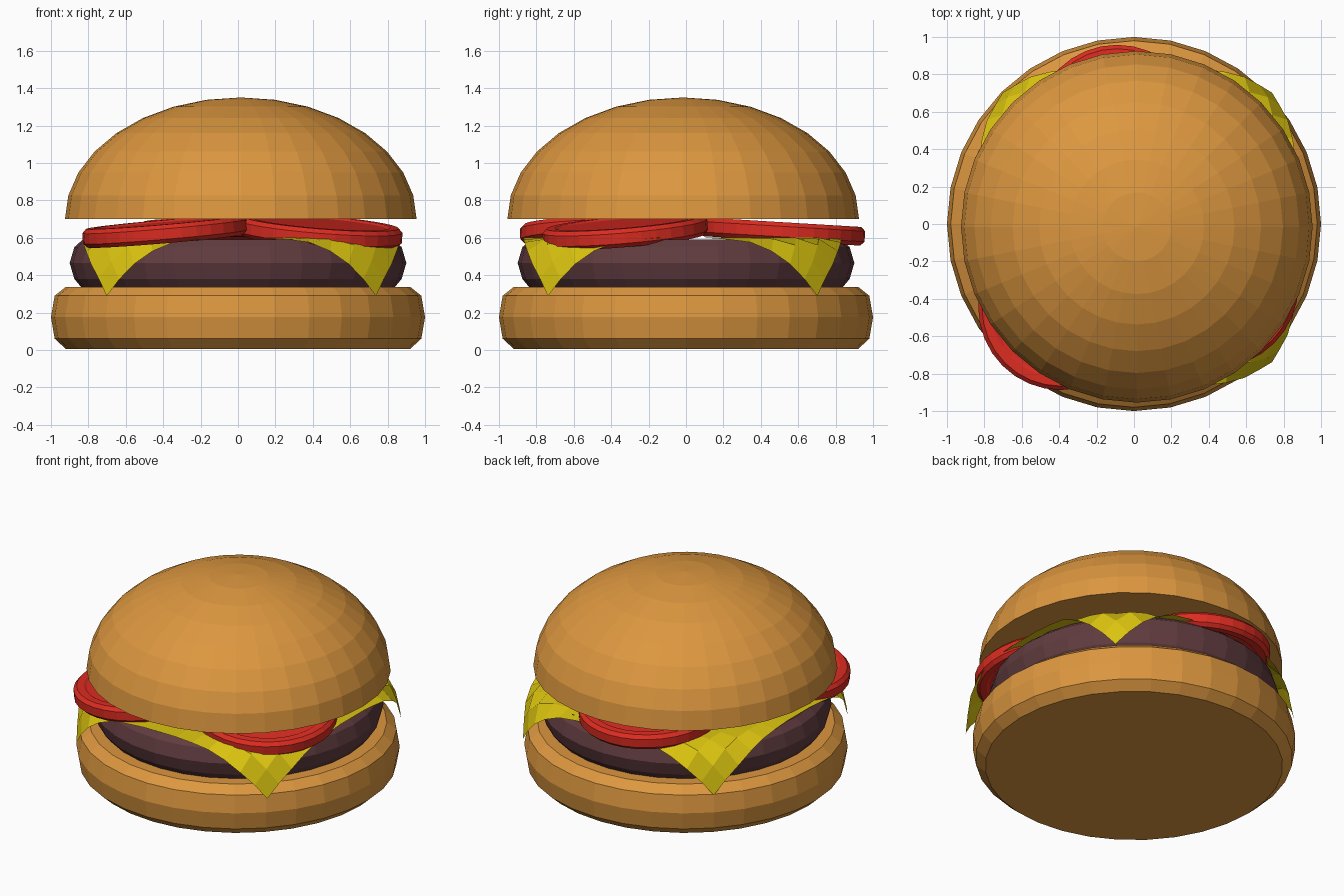
import bpy, bmesh
from math import sin, cos, pi, hypot

if "Cube" in bpy.data.objects:
    bpy.data.objects.remove(bpy.data.objects["Cube"])


def material(name, rgb):
    m = bpy.data.materials.new(name)
    m.diffuse_color = (*rgb, 1)
    m.use_nodes = True
    m.node_tree.nodes["Principled BSDF"].inputs["Base Color"].default_value = m.diffuse_color
    return m


BREAD = material("bread", (0.72, 0.31, 0.05))
MEAT = material("meat", (0.12, 0.045, 0.05))
CHEESE = material("cheese", (0.72, 0.56, 0.005))
TOMATO = material("tomato", (0.72, 0.025, 0.015))


def finish(name, bm, mat):
    me = bpy.data.meshes.new(name)
    bmesh.ops.recalc_face_normals(bm, faces=bm.faces)
    bm.to_mesh(me)
    bm.free()
    me.materials.append(mat)
    ob = bpy.data.objects.new(name, me)
    bpy.context.collection.objects.link(ob)
    return ob


def lathe(name, profile, mat, loc=(0, 0, 0), tilt=(0, 0), n=32):
    """Revolve (radius, z) points; radius 0 makes a pole, ends are capped."""
    bm = bmesh.new()
    rings = []
    for r, z in profile:
        if r == 0:
            rings.append([bm.verts.new((0, 0, z))] * n)
        else:
            rings.append([bm.verts.new((r * cos(2 * pi * i / n), r * sin(2 * pi * i / n), z))
                          for i in range(n)])
    for a, b in zip(rings, rings[1:]):
        for i in range(n):
            j = (i + 1) % n
            bm.faces.new(list(dict.fromkeys((a[i], a[j], b[j], b[i]))))
    for ring in (rings[0], rings[-1]):
        if ring[0] is not ring[1]:
            bm.faces.new(ring)
    ob = finish(name, bm, mat)
    ob.location = loc
    # tilt gives the slope of the slice along x and y
    ob.rotation_euler = (tilt[1], -tilt[0], 0)
    return ob


# Buns and patty
lathe("bottom_bun", [(0.92, 0.005), (0.98, 0.06), (1.0, 0.175), (0.98, 0.29), (0.92, 0.338)], BREAD)
lathe("patty", [(0.84, 0.338), (0.875, 0.38), (0.9, 0.465), (0.875, 0.55), (0.83, 0.59)], MEAT)
dome = [(0.94 * cos(k * pi / 16), 0.65 * sin(k * pi / 16)) for k in range(8)] + [(0, 0.65)]
lathe("top_bun", dome, BREAD, (0.015, -0.015, 0.70))

# Cheese slice: a square sheet whose corners fold down over the patty
DRAPE = [(0.86, 0.86, 0.60), (0.94, 0.935, 0.57), (1.03, 0.985, 0.475), (1.21, 1.02, 0.28)]


def drape(r):
    if r <= DRAPE[0][0]:
        return r, DRAPE[0][2]
    for (a, ra, za), (b, rb, zb) in zip(DRAPE, DRAPE[1:]):
        if r <= b or b == DRAPE[-1][0]:
            t = (r - a) / (b - a)
            return ra + t * (rb - ra), za + t * (zb - za)


bm = bmesh.new()
bmesh.ops.create_grid(bm, x_segments=14, y_segments=14, size=0.85)
for v in bm.verts:
    r = hypot(v.co.x, v.co.y)
    if r > 0:
        new_r, z = drape(r)
        v.co.x *= new_r / r
        v.co.y *= new_r / r
        v.co.z = z
    else:
        v.co.z = 0.60
cheese = finish("cheese_slice", bm, CHEESE)
cheese.location = (0.018, -0.018, 0)

# Tomato slices: thick rim with a shallow recessed centre, sloping outward
slice_profile = [(0.36, -0.04), (0.375, -0.05), (0.42, -0.05), (0.442, -0.028), (0.442, 0.028),
                 (0.42, 0.05), (0.375, 0.05), (0.36, 0.04)]
for name, x, y, tilt in (("tomato_left", -0.39, -0.445, (0.085, 0.03)),
                         ("tomato_right", 0.437, -0.325, (-0.08, 0.085)),
                         ("tomato_back", -0.09, 0.515, (0.0, -0.06))):
    lathe(name, slice_profile, TOMATO, (x, y, 0.633), tilt)
